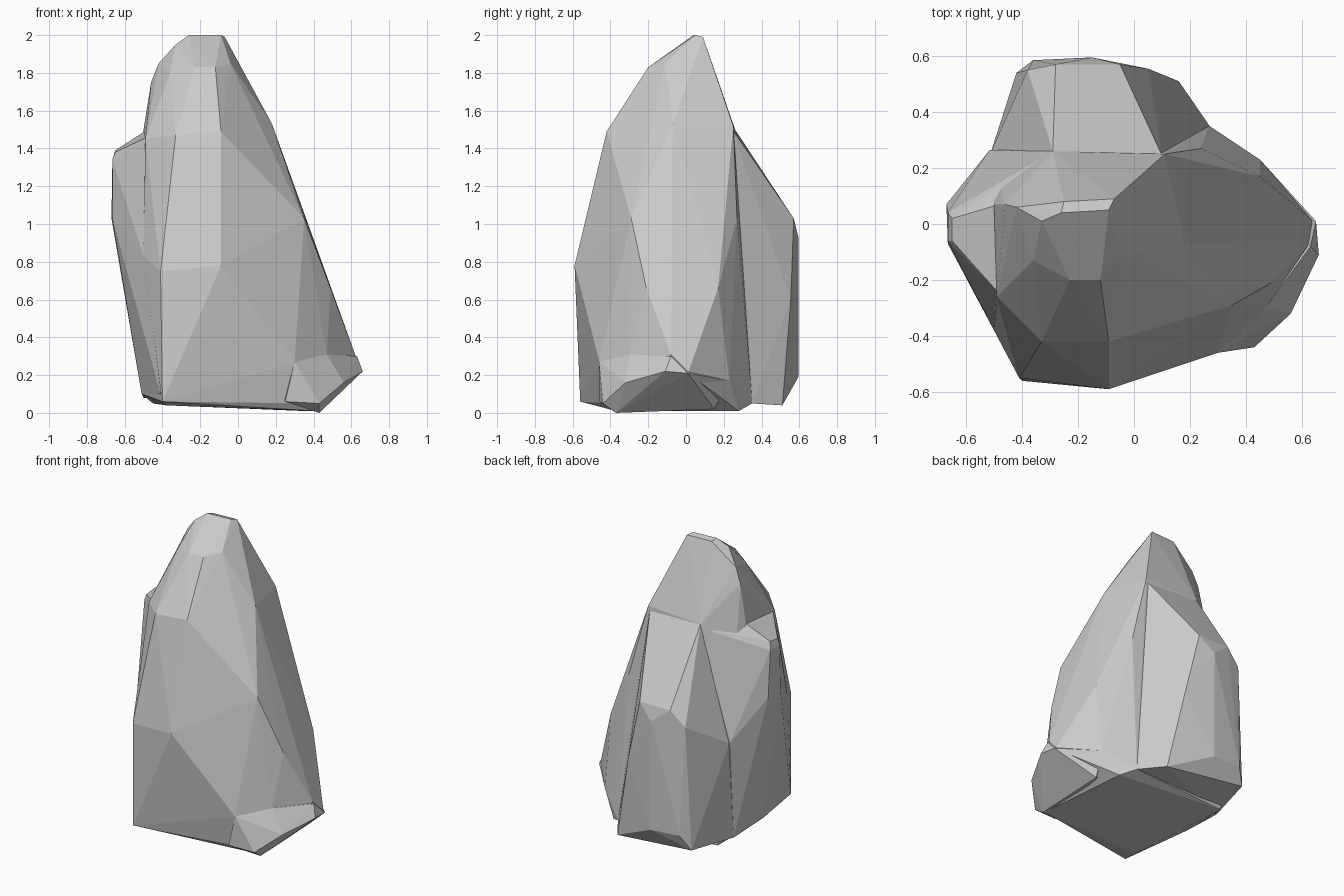
import bpy, bmesh


def hull(name, pts):
    """Faceted stone block: convex hull of its corner points."""
    bm = bmesh.new()
    for p in pts:
        bm.verts.new(p)
    res = bmesh.ops.convex_hull(bm, input=bm.verts[:])
    junk = {g for g in res["geom_interior"] + res["geom_unused"]
            if isinstance(g, bmesh.types.BMVert)}
    bmesh.ops.delete(bm, geom=list(junk), context='VERTS')
    bmesh.ops.recalc_face_normals(bm, faces=bm.faces[:])
    me = bpy.data.meshes.new(name)
    bm.to_mesh(me)
    bm.free()
    ob = bpy.data.objects.new(name, me)
    bpy.context.collection.objects.link(ob)
    return ob


# main spire, listed from the crown down to the base
rock = hull("rock_spire", [
    (-.26, .04, 2), (-.25, .08, 1.99), (-.07, .09, 1.99), (-.09, .05, 2),
    (-.33, .01, 1.95), (-.42, .06, 1.85), (-.46, .07, 1.75), (-.36, -.13, 1.8),
    (-.23, -.2, 1.83), (-.12, -.2, 1.83), (-.04, -.11, 1.85),
    (-.09, -.42, 1.49), (-.33, -.42, 1.47), (.18, -.07, 1.53),
    (.11, .25, 1.52), (-.29, .26, 1.5), (-.5, .07, 1.5), (-.49, -.26, 1.45),
    (.35, -.29, 1.03), (.24, .27, 1.03),
    (-.09, -.59, .78), (-.41, -.55, .75), (-.5, -.38, .83), (-.51, .26, .75),
    (.49, -.21, .66), (.45, .17, .66), (.62, -.08, .31), (.47, -.3, .31),
    (.3, -.46, .27), (.64, .01, .21), (.45, .23, .17),
    (-.4, -.56, .06), (.4, -.4, .05), (.27, .35, .05), (-.51, -.1, .1),
    (-.45, .3, .05), (.41, -.37, .01), (.35, .28, .01), (-.38, -.45, .04),
])

# flared foot at the lower right
foot = hull("right_foot", [
    (.3, -.46, .27), (.47, -.3, .31), (.63, -.08, .3), (.66, -.11, .22),
    (.65, .01, .21), (.56, -.32, .16), (.43, -.44, .05), (.43, -.37, 0),
    (.25, -.46, .06), (.43, .15, .02), (.2, -.1, .15), (.45, .23, .17),
])

# ridge leaning on the back, leaving a valley on its right
back = hull("back_ridge", [
    (-.29, .26, 1.5), (.1, .245, 1.5), (-.28, .57, 1.03), (-.05, .57, 1.03),
    (-.38, .55, .93), (-.15, .595, .93), (.05, .555, .6), (.14, .29, .75),
    (-.36, .585, .2), (-.15, .595, .19), (.16, .51, .04), (-.42, .54, .1),
    (-.51, .26, .75), (-.5, .2, .08), (.27, .35, .05), (-.2, 0, .1),
    (-.2, 0, 1.3),
])

# shoulder with a sloping shelf on the left
shoulder = hull("left_shoulder", [
    (-.65, .02, 1.39), (-.65, -.06, 1.38), (-.665, .04, 1.34),
    (-.665, -.06, 1.34), (-.67, .07, 1.03), (-.665, -.07, 1.03),
    (-.48, .07, 1.5), (-.48, -.25, 1.46), (-.5, -.38, .83),
    (-.29, .26, 1.48), (-.515, .265, .75), (-.51, -.1, .1), (-.2, 0, 1.45),
    (-.2, 0, .3), (-.34, -.4, 1.38), (-.5, .2, .08), (-.41, -.54, .1),
])

# fuse the blocks into one stone
parts = (foot, back, shoulder)
for part in parts:
    mod = rock.modifiers.new("fuse", 'BOOLEAN')
    mod.operation = 'UNION'
    mod.solver = 'EXACT'
    mod.object = part
bpy.context.view_layer.update()
dg = bpy.context.evaluated_depsgraph_get()
fused = bpy.data.meshes.new_from_object(rock.evaluated_get(dg))
rock.modifiers.clear()
rock.data = fused
for part in parts:
    bpy.data.objects.remove(part)
rock.name = "standing_rock"
